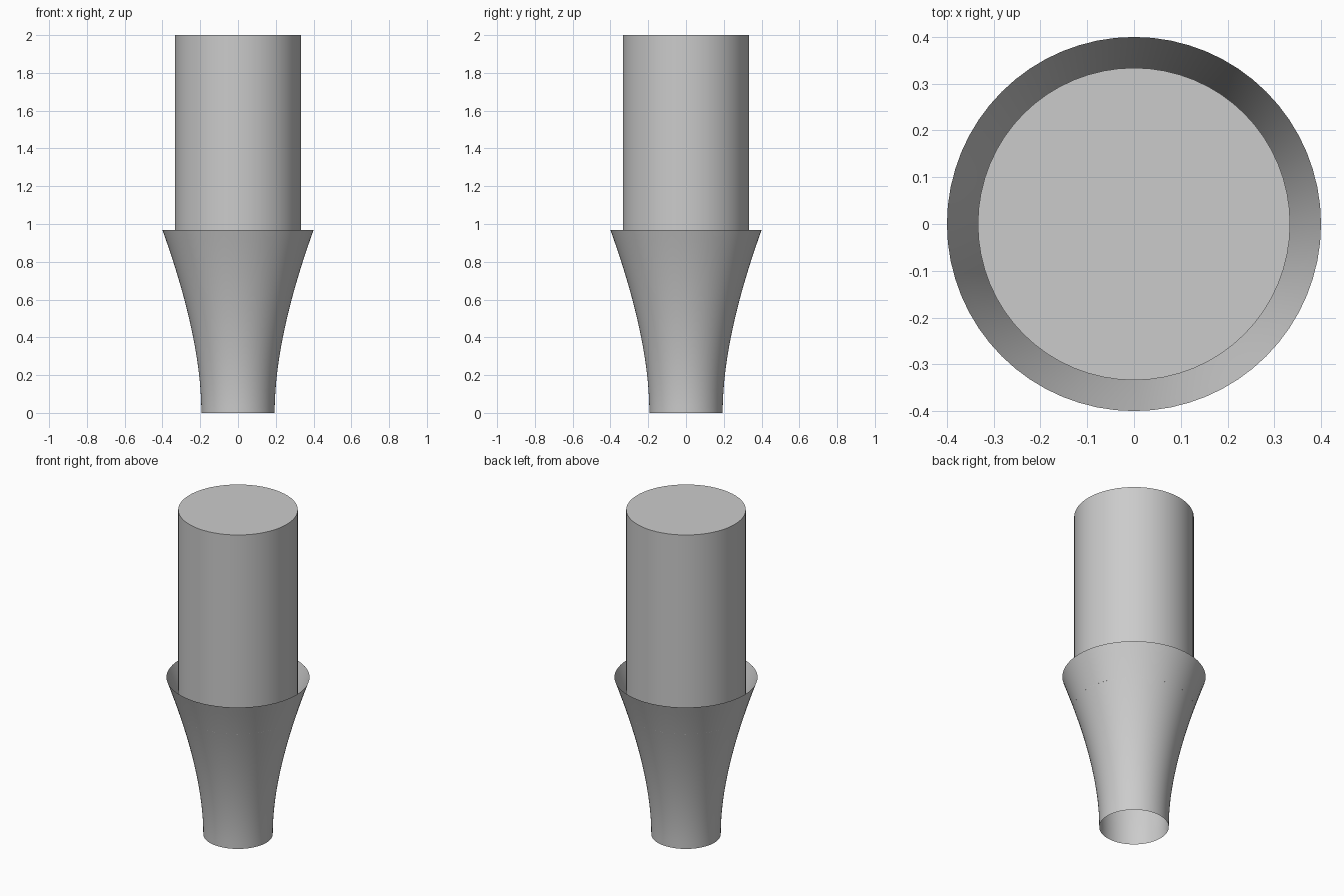
import bpy, bmesh, math
from mathutils import Matrix, Vector

cube = bpy.data.objects.get("Cube")
if cube:
    bpy.data.objects.remove(cube, do_unlink=True)

SEGMENTS = 64

grey = bpy.data.materials.new("light grey")
grey.use_nodes = True
grey.diffuse_color = (0.6, 0.6, 0.6, 1)
grey.node_tree.nodes["Principled BSDF"].inputs["Base Color"].default_value = (0.6, 0.6, 0.6, 1)


def add_object(name, bm):
    mesh = bpy.data.meshes.new(name)
    bm.to_mesh(mesh)
    bm.free()
    mesh.materials.append(grey)
    obj = bpy.data.objects.new(name, mesh)
    bpy.context.collection.objects.link(obj)
    bpy.ops.object.select_all(action="DESELECT")
    obj.select_set(True)
    bpy.context.view_layer.objects.active = obj
    bpy.ops.object.shade_smooth_by_angle(angle=math.radians(40))
    return obj


# Flared sleeve: an open thin shell, vertical at the foot and widening to the rim
foot, bend, rim = Vector((0.194, 0, 0)), Vector((0.194, 0, 0.396)), Vector((0.4, 0, 0.968))
STEPS = 20
bm = bmesh.new()
profile = []
for i in range(STEPS + 1):
    t = i / STEPS
    profile.append(bm.verts.new(foot * (1 - t) ** 2 + bend * 2 * t * (1 - t) + rim * t ** 2))
edges = [bm.edges.new(pair) for pair in zip(profile, profile[1:])]
bmesh.ops.spin(bm, geom=profile + edges, cent=(0, 0, 0), axis=(0, 0, 1),
               angle=math.tau, steps=SEGMENTS, use_merge=True)
bmesh.ops.remove_doubles(bm, verts=bm.verts, dist=0.0001)
bmesh.ops.recalc_face_normals(bm, faces=bm.faces)
if sum(f.normal.dot(f.calc_center_median()) for f in bm.faces if f.normal.z < 0.5) < 0:
    bmesh.ops.reverse_faces(bm, faces=bm.faces)
add_object("flared_sleeve", bm)

# Solid round post, seated where it meets the inside of the sleeve
bottom, top = 0.772, 2.0
bm = bmesh.new()
bmesh.ops.create_cone(bm, cap_ends=True, segments=SEGMENTS, radius1=0.334, radius2=0.334,
                      depth=top - bottom,
                      matrix=Matrix.Translation((0, 0, (top + bottom) / 2)))
add_object("round_post", bm)
